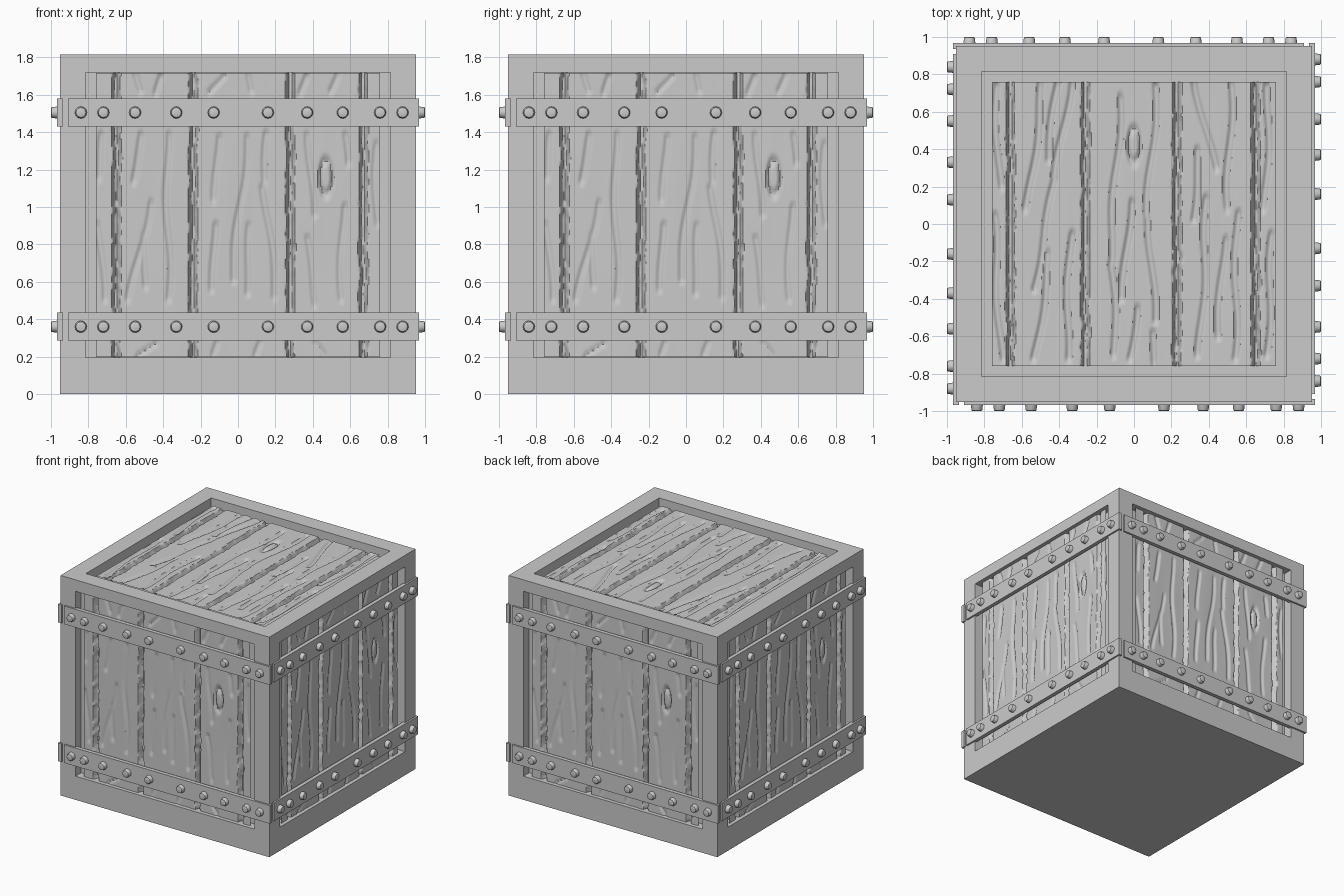
import bpy
import bmesh
import math
from mathutils import Matrix, Vector, noise

if "Cube" in bpy.data.objects:
    bpy.data.objects.remove(bpy.data.objects["Cube"])

HALF, HEIGHT = 0.953, 1.815      # frame size
OPEN = 0.76                      # half width of the openings
SINK = 0.025                     # how deep the planks sit
SIDES = ("front", "right", "back", "left")

grey = bpy.data.materials.new("plain_grey")
grey.use_nodes = True
grey.diffuse_color = (0.6, 0.6, 0.6, 1)
grey.node_tree.nodes["Principled BSDF"].inputs["Base Color"].default_value = grey.diffuse_color


def to_mesh(bm, name, smooth=None):
    mesh = bpy.data.meshes.new(name)
    bm.to_mesh(mesh)
    bm.free()
    mesh.materials.append(grey)
    if smooth:
        for p in mesh.polygons:
            p.use_smooth = True
        mesh.set_sharp_from_angle(angle=math.radians(smooth))
    return mesh


def place(mesh, name, matrix=Matrix()):
    obj = bpy.data.objects.new(name, mesh)
    bpy.context.collection.objects.link(obj)
    obj.matrix_world = matrix
    return obj


def side_turn(k):
    return Matrix.Rotation(k * math.pi / 2, 4, 'Z')


# Frame: a box with recessed openings on the top and four sides
def build_frame():
    bm = bmesh.new()
    bmesh.ops.create_cube(bm, size=1, matrix=Matrix.Translation((0, 0, HEIGHT / 2))
                          @ Matrix.Diagonal((2 * HALF, 2 * HALF, HEIGHT, 1)))
    bm.normal_update()
    for face in [f for f in bm.faces if f.normal.z > -0.5]:
        normal = face.normal.copy()
        bmesh.ops.inset_region(bm, faces=[face], thickness=HALF - OPEN)
        if normal.z < 0.5:
            for v in face.verts:
                v.co.z = 1.72 if v.co.z > 1 else 0.195
        rim = bmesh.ops.inset_region(bm, faces=[face], thickness=0, depth=0)
        for v in face.verts:
            v.co -= normal * 0.075
    return to_mesh(bm, "frame")


# Planks: a grid carved with plank gaps, grain strokes and a knot.
# Strokes are start and end points, in hundredths of a unit from the centre.
SIDE_GAPS = (-0.65, -0.24, 0.28, 0.67)
SIDE_GRAIN = (
    (-51, 43, -57, 18), (-47, 7, -58, -45), (-38, 43, -37, -45), (-49, -10, -50, -38),
    (-13, -5, -13, -40), (-11, 42, -12, 8), (5, 42, -3, -35), (16, 44, 14, 18),
    (14, 15, 20, -44), (7, -5, 4, -42), (38, 43, 40, 0), (36, -12, 42, -48),
    (57, 43, 58, 28), (56, 5, 55, -45), (74, 38, 74, -5), (-74, -5, -72, -45),
    (-72, 43, -75, 20), (-55, 75, -53, 66), (-40, 74, -43, 65), (-8, 74, -15, 66),
    (5, 75, 6, 66), (38, 74, 34, 65), (53, 75, 50, 66), (-45, -69, -55, -75),
    (-10, -68, -13, -75), (12, -68, 10, -75), (40, -68, 45, -75))
TOP_GAPS = (-0.66, -0.26, 0.23, 0.65)
TOP_GRAIN = (
    (-74, 74, -72, 20), (-75, 5, -71, -72), (-49, 75, -57, 8), (-41, 75, -46, 34),
    (-34, 75, -42, 25), (-42, 24, -54, -35), (-45, -15, -53, -72), (-34, -5, -36, -72),
    (-7, 68, -13, -20), (-12, -21, -10, -70), (-2, 12, -6, -40), (12, 74, 7, 5),
    (8, 3, 11, -52), (2, -45, -3, -72), (11, -58, 10, -75), (33, 75, 43, 30),
    (35, 40, 31, 2), (52, 75, 50, 8), (39, 14, 35, -70), (55, 6, 54, -72),
    (48, -8, 45, -60), (72, 74, 70, 8), (74, -5, 71, -70))


def stroke_depth(u, v, stroke, seed):
    u0, v0, u1, v1 = (n / 100 for n in stroke)
    t = min(1, max(0, (v - v0) / (v1 - v0)))
    centre = u0 + (u1 - u0) * t + 0.012 * math.sin(9 * v + 2 * seed)
    past = v - (v0 + (v1 - v0) * t)
    d = math.hypot(u - centre, past)
    return max(0, 1 - (d / 0.022) ** 2)


def knot_depth(u, v, knot):
    r = math.hypot((u - knot[0]) / 0.032, (v - knot[1]) / 0.09)
    return max(0, 1 - abs(r - 1) * 2.2)


def carve(u, v, gaps, grain, knot, grain_depth):
    depth = 0.003 * (1 + noise.noise(Vector((u * 7, v * 2, 0))))
    for i, gap in enumerate(gaps):
        wobble = noise.noise(Vector((i * 5, v * 8, 1))) * 0.014
        width = 0.024 + 0.01 * noise.noise(Vector((i * 3, v * 25, 2)))
        d = abs(u - gap - wobble)
        if d < width:
            depth = max(depth, 0.045 * min(1, 1.5 * (1 - d / width)))
    for i, stroke in enumerate(grain):
        if abs(u - stroke[0] / 100) < 0.2:
            depth = max(depth, grain_depth * stroke_depth(u, v, stroke, i))
    return max(depth, 0.02 * knot_depth(u, v, knot))


def build_planks(name, gaps, grain, knot, grain_depth):
    bm = bmesh.new()
    bmesh.ops.create_grid(bm, x_segments=200, y_segments=90, size=OPEN)
    for vert in bm.verts:
        vert.co.z = -carve(vert.co.x, vert.co.y, gaps, grain, knot, grain_depth)
    return to_mesh(bm, name, 40)


# Strap: a flat bar that laps over one corner
def build_strap():
    bm = bmesh.new()
    left, right, inner, outer = -0.91, 0.967, -0.935, -0.967
    size = (right - left, inner - outer, 0.15, 1)
    bmesh.ops.create_cube(bm, size=1, matrix=Matrix.Translation(
        ((left + right) / 2, (inner + outer) / 2, 0)) @ Matrix.Diagonal(size))
    return to_mesh(bm, "strap")


# Bolts: one row of tapered round heads with a bevelled rim
def build_bolts():
    bm = bmesh.new()
    for x in (-0.84, -0.72, -0.55, -0.33, -0.13, 0.16, 0.37, 0.56, 0.76, 0.88):
        spot = Matrix.Translation((x, -0.98, 0)) @ Matrix.Rotation(math.pi / 2, 4, 'X')
        made = bmesh.ops.create_cone(bm, cap_ends=True, segments=12, radius1=0.033,
                                     radius2=0.028, depth=0.04, matrix=spot)
        rim = {e for v in made["verts"] for e in v.link_edges
               if all(w.co.y < -0.99 for w in e.verts)}
        bmesh.ops.bevel(bm, geom=list(rim), offset=0.006, segments=2, affect='EDGES', profile=0.5)
    return to_mesh(bm, "bolts", 35)


place(build_frame(), "frame")
place(build_planks("top_planks", TOP_GAPS, TOP_GRAIN, (0, 0.42), 0.018), "top_planks",
      Matrix.Translation((0, 0, HEIGHT - SINK)))

side_planks = build_planks("side_planks", SIDE_GAPS, SIDE_GRAIN, (0.47, 0.2), 0.013)
strap, bolts = build_strap(), build_bolts()
stand = Matrix.Translation((0, SINK - HALF, 0.957)) @ Matrix.Rotation(math.pi / 2, 4, 'X')

for k, side in enumerate(SIDES):
    turn = side_turn(k)
    place(side_planks, side + "_planks", turn @ stand)
    for level, z in (("lower", 0.36), ("upper", 1.505)):
        lift = turn @ Matrix.Translation((0, 0, z))
        place(strap, f"{side}_{level}_strap", lift)
        place(bolts, f"{side}_{level}_bolts", lift)
